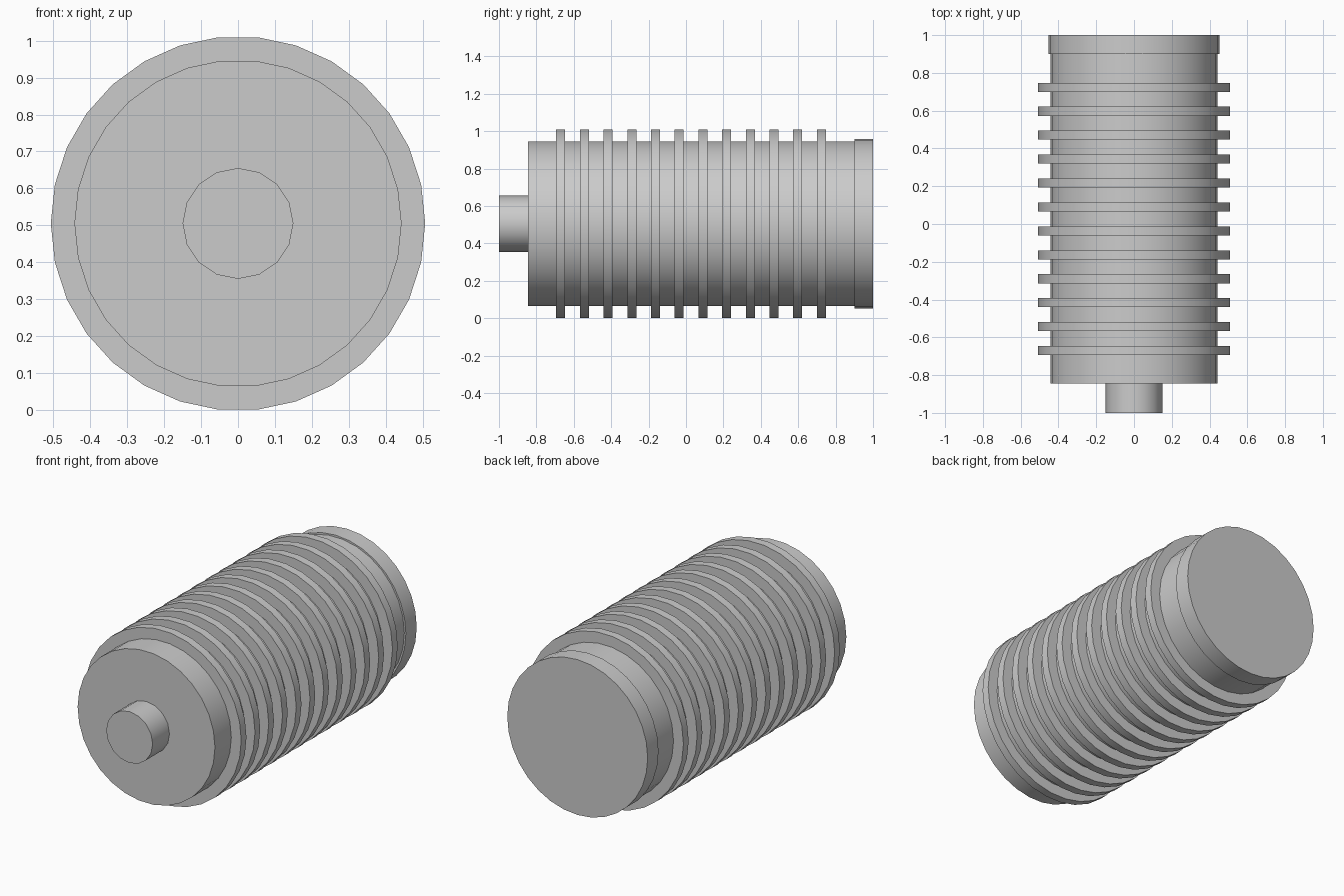
import bpy
import math

cube = bpy.data.objects.get("Cube")
if cube:
    bpy.data.objects.remove(cube, do_unlink=True)

AXIS_Z = 0.505

grey = bpy.data.materials.new("plain grey")
grey.use_nodes = True
colour = (0.6, 0.6, 0.6, 1.0)
grey.diffuse_color = colour
grey.node_tree.nodes["Principled BSDF"].inputs["Base Color"].default_value = colour


def disc(name, radius, y_front, y_back, sides):
    """Closed cylinder along y, with a corner pointing to each side."""
    bpy.ops.mesh.primitive_cylinder_add(
        vertices=sides, radius=radius, depth=y_back - y_front,
        location=(0, (y_front + y_back) / 2, AXIS_Z),
        rotation=(math.pi / 2, 0, 0))
    obj = bpy.context.object
    obj.name = name
    # Start the polygon on the x axis rather than at the top
    obj.rotation_euler = (math.pi / 2, math.pi / 2, 0)
    bpy.ops.object.transform_apply(location=False, rotation=True, scale=False)
    obj.data.materials.append(grey)
    bpy.ops.object.shade_smooth_by_angle(angle=math.radians(30))
    return obj


# Main barrel, front shaft and rear cap
disc("barrel", 0.443, -0.845, 0.95, 30)
disc("front_shaft", 0.15, -1.0, -0.80, 16)
disc("rear_cap", 0.453, 0.90, 1.0, 32)

# Evenly spaced cooling fins
for i in range(12):
    y = -0.694 + i * 0.1267
    disc(f"fin_{i + 1}", 0.507, y, y + 0.048, 30)
